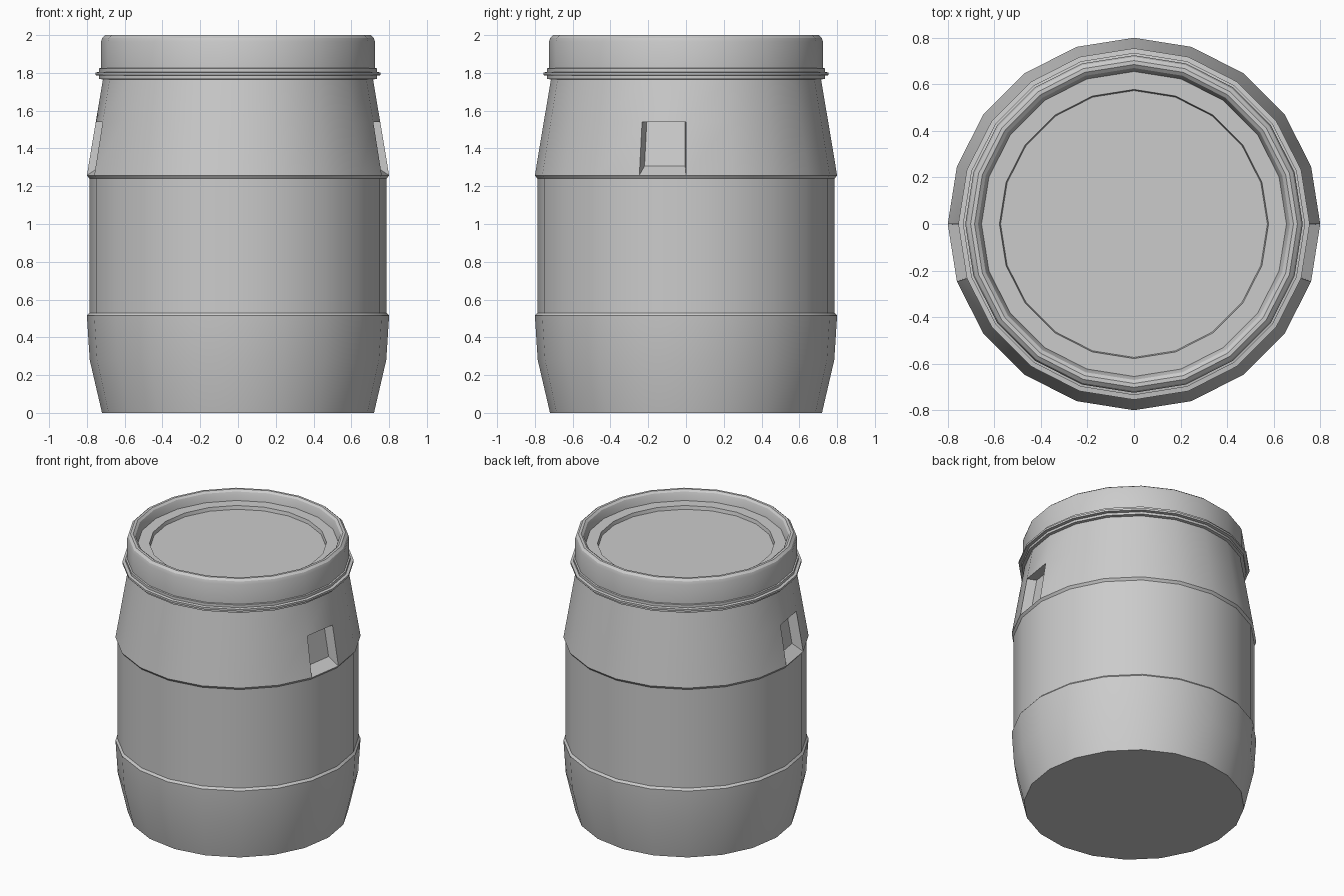
import bpy, bmesh, math
from mathutils import Vector

if "Cube" in bpy.data.objects:
    bpy.data.objects.remove(bpy.data.objects["Cube"])

SIDES = 20


def lathe(bm, profile, cap_bottom=False, cap_top=False):
    """Revolve (radius, z) points, listed bottom/outside first, around z."""
    rings = []
    for r, z in profile:
        rings.append([bm.verts.new((r * math.cos(math.tau * i / SIDES),
                                    r * math.sin(math.tau * i / SIDES), z))
                      for i in range(SIDES)])
    faces = []
    for a, b in zip(rings, rings[1:]):
        faces.append([bm.faces.new((a[i], a[(i + 1) % SIDES], b[(i + 1) % SIDES], b[i]))
                      for i in range(SIDES)])
    if cap_bottom:
        bm.faces.new(rings[0][::-1])
    if cap_top:
        bm.faces.new(rings[-1])
    return faces


def hand_pocket(bm, face, depth=0.065, inset=0.015, lift=0.05):
    """Replace one facet with a recess: flat ceiling, sloping floor."""
    outer = list(face.verts)  # low-a, low-b, high-b, high-a
    bm.faces.remove(face)
    side = outer[1].co - outer[0].co
    side.normalize()
    inward = Vector((0, 0, 1)).cross(side)
    inner = []
    for k, v in enumerate(outer):
        p = v.co + inward * depth + side * (inset if k in (0, 3) else -inset)
        if k < 2:
            f = lift / (outer[3].co.z - outer[0].co.z)
            p += ((outer[3] if k == 0 else outer[2]).co - v.co) * f
        inner.append(bm.verts.new(p))
    for k in range(4):
        j = (k + 1) % 4
        bm.faces.new((outer[k], outer[j], inner[j], inner[k]))
    bm.faces.new(inner)


def finish(bm, name):
    mesh = bpy.data.meshes.new(name)
    bm.to_mesh(mesh)
    bm.free()
    ob = bpy.data.objects.new(name, mesh)
    bpy.context.collection.objects.link(ob)
    bpy.ops.object.select_all(action='DESELECT')
    ob.select_set(True)
    bpy.context.view_layer.objects.active = ob
    bpy.ops.object.shade_smooth_by_angle(angle=math.radians(25))


# Barrel body with two raised shoulders and hand pockets on both sides
bm = bmesh.new()
body = [(0.72, 0), (0.785, 0.28), (0.80, 0.515), (0.787, 0.53), (0.787, 1.24),
        (0.80, 1.257), (0.753, 1.54), (0.715, 1.765)]
bands = lathe(bm, body, cap_bottom=True)
for index in (SIDES - 1, SIDES // 2):
    hand_pocket(bm, bands[5][index])
finish(bm, "barrel_body")

# Clamp ring around the neck
bm = bmesh.new()
lathe(bm, [(0.715, 1.765), (0.735, 1.768), (0.735, 1.785), (0.755, 1.788),
           (0.755, 1.802), (0.735, 1.805), (0.735, 1.824), (0.725, 1.826)])
finish(bm, "clamp_ring")

# Lid with rounded rim and stepped, sunken centre
bm = bmesh.new()
lathe(bm, [(0.725, 1.826), (0.725, 1.965), (0.718, 1.986), (0.702, 2.0),
           (0.685, 2.0), (0.67, 1.988), (0.662, 1.968), (0.655, 1.93),
           (0.578, 1.93), (0.573, 1.905)], cap_top=True)
finish(bm, "lid")
